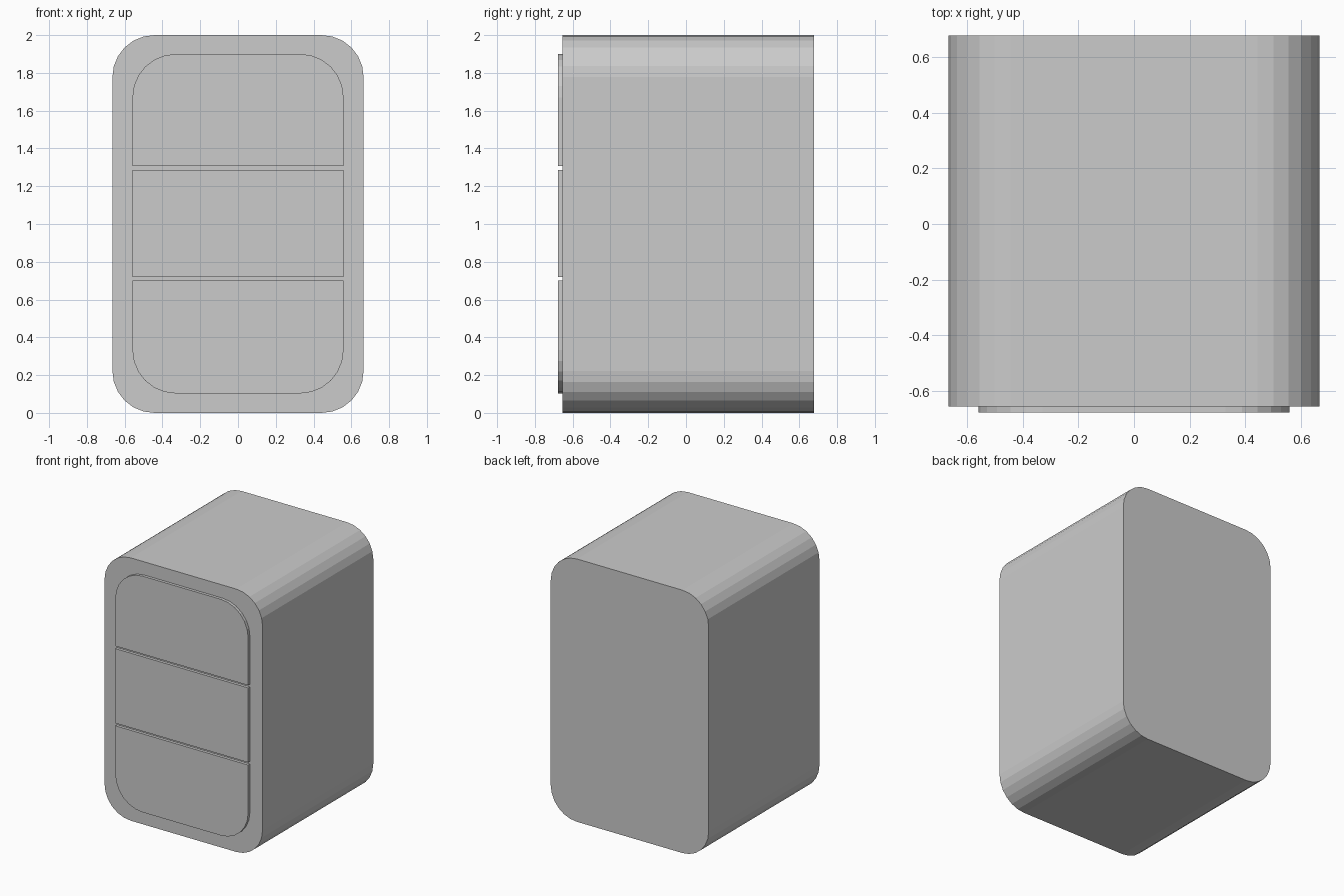
import bpy, bmesh
from math import sin, cos, pi

if "Cube" in bpy.data.objects:
    bpy.data.objects.remove(bpy.data.objects["Cube"])

SEG = 6  # facets per rounded corner


def slab(name, half_w, z0, z1, y0, y1, r_bottom=0.0, r_top=0.0):
    """Front outline with optional rounded corners, extruded along y."""
    pts = []
    corners = [(1, z0, 1, r_bottom, -pi / 2), (1, z1, -1, r_top, 0),
               (-1, z1, -1, r_top, pi / 2), (-1, z0, 1, r_bottom, pi)]
    for sx, z, sz, r, start in corners:
        cx, cz = sx * (half_w - r), z + sz * r
        steps = SEG if r else 0
        for i in range(steps + 1):
            a = start + (i / SEG) * pi / 2
            pts.append((cx + r * cos(a), cz + r * sin(a)))
    bm = bmesh.new()
    face = bm.faces.new([bm.verts.new((x, y0, z)) for x, z in pts])
    ext = bmesh.ops.extrude_face_region(bm, geom=[face], use_keep_orig=True)
    moved = [v for v in ext["geom"] if isinstance(v, bmesh.types.BMVert)]
    bmesh.ops.translate(bm, verts=moved, vec=(0, y1 - y0, 0))
    bmesh.ops.recalc_face_normals(bm, faces=bm.faces[:])
    mesh = bpy.data.meshes.new(name)
    bm.to_mesh(mesh)
    bm.free()
    obj = bpy.data.objects.new(name, mesh)
    bpy.context.collection.objects.link(obj)
    return obj


# Cabinet body
FRONT = -0.655
slab("cabinet_body", 0.665, 0.0, 2.0, FRONT, 0.677, 0.222, 0.222)

# Three drawer fronts, standing slightly proud of the body
for name, z0, z1, rb, rt in [("bottom_drawer_front", 0.103, 0.70, 0.23, 0),
                             ("middle_drawer_front", 0.72, 1.287, 0, 0),
                             ("top_drawer_front", 1.307, 1.90, 0, 0.23)]:
    slab(name, 0.559, z0, z1, -0.677, FRONT, rb, rt)
